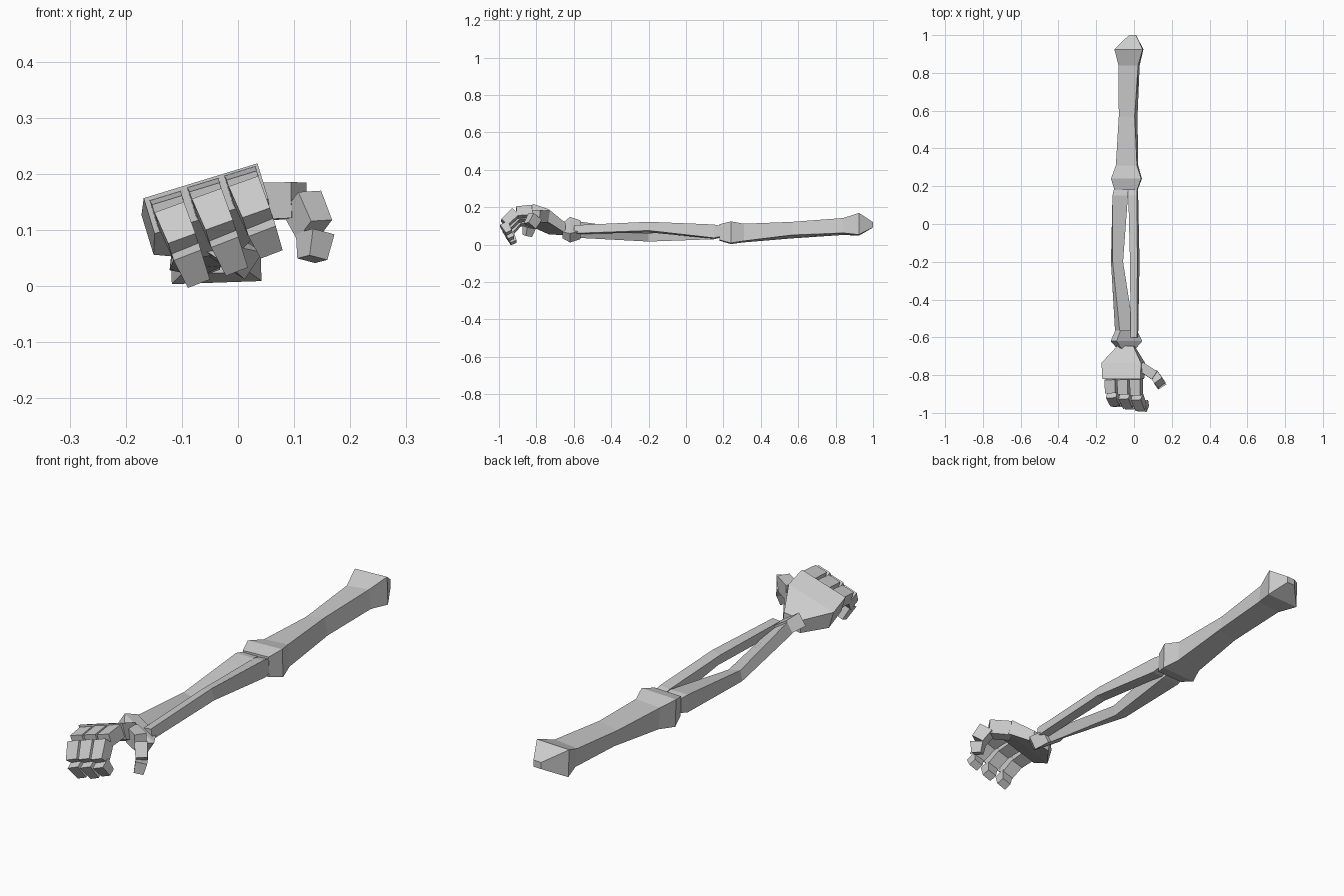
import bpy, bmesh
from math import sin, cos, radians
from mathutils import Vector

cube = bpy.data.objects.get("Cube")
if cube:
    bpy.data.objects.remove(cube)

bone_grey = bpy.data.materials.new("bone_grey")
bone_grey.use_nodes = True
colour = (0.6, 0.6, 0.6, 1)
bone_grey.diffuse_color = colour
bone_grey.node_tree.nodes["Principled BSDF"].inputs["Base Color"].default_value = colour


def loft(name, rings):
    """Skin four-sided rings given as (centre, half width vector, half height vector)."""
    bm = bmesh.new()
    loops = [[bm.verts.new(c + a * u + b * v)
              for a, b in ((-1, -1), (1, -1), (1, 1), (-1, 1))] for c, u, v in rings]
    for r, s in zip(loops, loops[1:]):
        for i in range(4):
            j = (i + 1) % 4
            bm.faces.new((r[i], r[j], s[j], s[i]))
    bm.faces.new(loops[0])
    bm.faces.new(loops[-1])
    bmesh.ops.recalc_face_normals(bm, faces=bm.faces)
    mesh = bpy.data.meshes.new(name)
    bm.to_mesh(mesh)
    bm.free()
    mesh.materials.append(bone_grey)
    obj = bpy.data.objects.new(name, mesh)
    bpy.context.collection.objects.link(obj)


def bone(name, sections):
    """Bone along y; each section is (y, x, z, half width, half height, roll)."""
    rings = []
    for y, x, z, w, h, roll in sections:
        a = radians(roll)
        rings.append((Vector((x, y, z)), Vector((cos(a), 0, sin(a))) * w,
                      Vector((-sin(a), 0, cos(a))) * h))
    loft(name, rings)


def phalanges(name, path, across, sizes):
    """Chain of tapered boxes along a path, one for each finger joint."""
    for k, (p, q) in enumerate(zip(path, path[1:])):
        d = (q - p).normalized()
        n = d.cross(across).normalized()
        s = n.cross(d).normalized()
        (w, h), (w2, h2) = sizes[k], sizes[k + 1]
        loft(f"{name}_{k + 1}", [(p + d * 0.004, s * w, n * h),
                                 (q - d * 0.004, s * w2, n * h2)])


# Upper arm with flared elbow and pointed shoulder
bone("upper_arm", [
    (0.18, -0.042, 0.065, 0.06, 0.042, 2),
    (0.24, -0.04, 0.064, 0.08, 0.058, 2),
    (0.31, -0.037, 0.062, 0.056, 0.046, 4),
    (0.57, -0.031, 0.078, 0.043, 0.036, 12),
    (0.84, -0.026, 0.097, 0.052, 0.04, 6),
    (0.925, -0.027, 0.109, 0.075, 0.058, 2),
    (1.0, -0.008, 0.106, 0.018, 0.014, 2)])

# Forearm pair bowing apart at the middle, the outer one lower and twisted at the wrist
bone("outer_forearm", [
    (0.185, -0.07, 0.067, 0.036, 0.03, 0),
    (0.15, -0.073, 0.066, 0.041, 0.037, 0),
    (-0.2, -0.09, 0.044, 0.028, 0.022, -12),
    (-0.57, -0.05, 0.08, 0.045, 0.023, -33)])
bone("inner_forearm", [
    (0.185, -0.005, 0.07, 0.022, 0.028, 5),
    (0.15, -0.004, 0.07, 0.023, 0.036, 5),
    (-0.2, 0.004, 0.094, 0.02, 0.024, 14),
    (-0.6, 0.002, 0.08, 0.017, 0.022, 8)])

# Flat flared wrist, twisted against the palm
bone("wrist", [
    (-0.565, -0.042, 0.08, 0.052, 0.026, -33),
    (-0.62, -0.04, 0.08, 0.081, 0.029, -33),
    (-0.66, -0.04, 0.075, 0.045, 0.02, -33)])

# Palm tilted towards the thumb
tilt = radians(17)
bone("palm", [
    (-0.645, -0.042, 0.083, 0.042, 0.028, 8),
    (-0.735, -0.057, 0.123, 0.109, 0.037, 17),
    (-0.82, -0.057, 0.156, 0.106, 0.033, 17)])

# Three curled fingers hanging from the knuckle line
across = Vector((cos(tilt), 0, sin(tilt)))
down = Vector((sin(radians(22)), 0, -cos(radians(22))))
finger_sizes = [(0.029, 0.027), (0.028, 0.026), (0.026, 0.024), (0.021, 0.017)]
for name, x, z, reach, drop in (("outer_finger", -0.134, 0.165, -0.025, 0.17),
                                ("middle_finger", -0.067, 0.188, -0.012, 0.172),
                                ("index_finger", -0.001, 0.209, 0, 0.16)):
    steps = ((-0.818, 0.032), (-0.91 - reach * 0.5, 0.04),
             (-0.974 - reach, 0.105), (-0.945 - reach, drop))
    phalanges(name, [Vector((x, y, z)) + down * w for y, w in steps], across, finger_sizes)

# Thumb reaching out and bending down
thumb = [Vector(p) for p in ((0.03, -0.75, 0.15), (0.112, -0.805, 0.153),
                             (0.138, -0.837, 0.097), (0.132, -0.85, 0.044))]
phalanges("thumb", thumb, Vector((0.55, -0.83, 0.1)).cross(Vector((0, 0, 1))),
          [(0.025, 0.033), (0.025, 0.032), (0.023, 0.028), (0.019, 0.02)])
